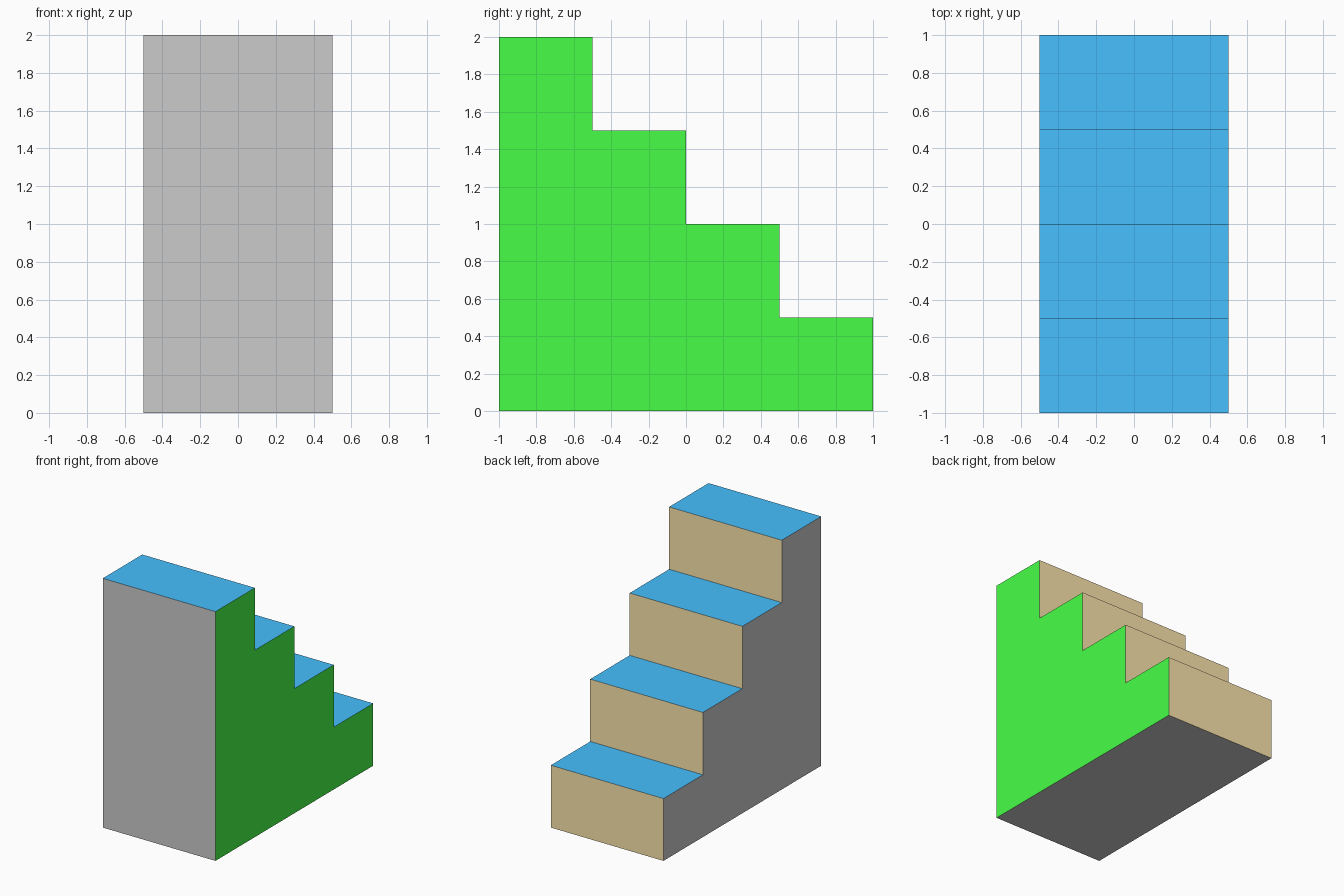
import bpy, bmesh

if "Cube" in bpy.data.objects:
    bpy.data.objects.remove(bpy.data.objects["Cube"])

WIDTH, STEP, COUNT = 1.0, 0.5, 4


def material(name, color):
    mat = bpy.data.materials.new(name)
    mat.diffuse_color = (*color, 1)
    mat.use_nodes = True
    mat.node_tree.nodes["Principled BSDF"].inputs["Base Color"].default_value = mat.diffuse_color
    return mat


# Side profile (y, z): tall straight front, steps descending to the back
profile = [(-1, 0)]
for i in range(COUNT):
    z = STEP * (COUNT - i)
    profile += [(-1 + STEP * i, z), (-1 + STEP * (i + 1), z)]
profile.append((1, 0))

# Extrude the profile across the width
bm = bmesh.new()
side = bm.faces.new([bm.verts.new((-WIDTH / 2, y, z)) for y, z in profile])
extruded = bmesh.ops.extrude_face_region(bm, geom=[side], use_keep_orig=True)
moved = [v for v in extruded["geom"] if isinstance(v, bmesh.types.BMVert)]
bmesh.ops.translate(bm, verts=moved, vec=(WIDTH, 0, 0))
bmesh.ops.recalc_face_normals(bm, faces=bm.faces[:])

# Colour by facing direction: treads, risers, right side; the rest is grey
bm.normal_update()
for f in bm.faces:
    n = f.normal
    f.material_index = 1 if n.z > 0.5 else 2 if n.y > 0.5 else 3 if n.x > 0.5 else 0

mesh = bpy.data.meshes.new("staircase")
bm.to_mesh(mesh)
bm.free()
for name, color in (("plain_grey", (0.8, 0.8, 0.8)),
                    ("tread_blue", (0.063, 0.527, 1.0)),
                    ("riser_tan", (1.0, 0.8, 0.43)),
                    ("side_green", (0.063, 1.0, 0.063))):
    mesh.materials.append(material(name, color))

staircase = bpy.data.objects.new("staircase", mesh)
bpy.context.collection.objects.link(staircase)
